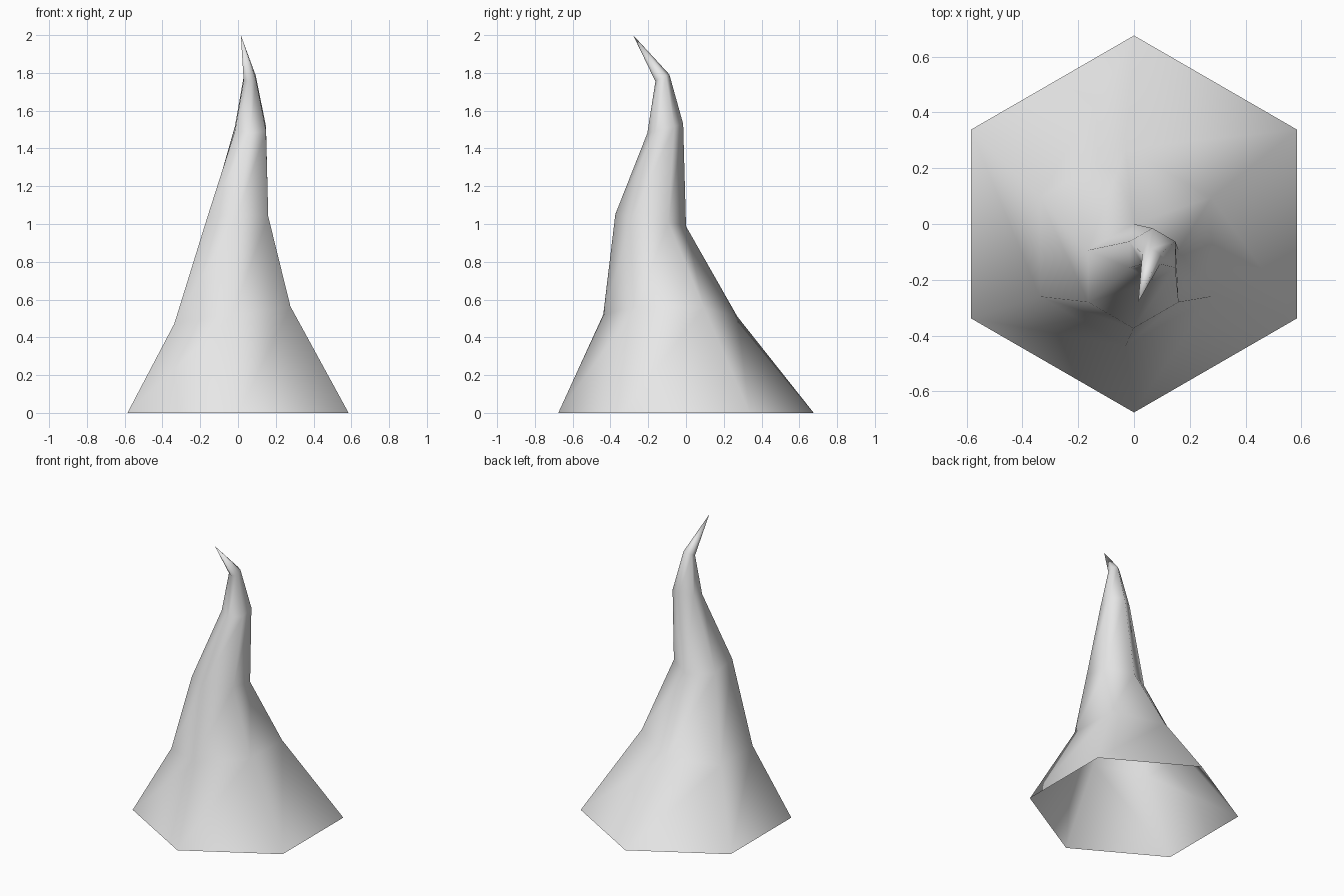
import bpy, bmesh, math

cube = bpy.data.objects.get("Cube")
if cube:
    bpy.data.objects.remove(cube, do_unlink=True)

SIDES = 6

# Plain grey material
mat = bpy.data.materials.new("light_grey")
mat.use_nodes = True
grey = (0.8, 0.8, 0.8, 1)
mat.diffuse_color = grey
mat.node_tree.nodes["Principled BSDF"].inputs["Base Color"].default_value = grey

# Cross-sections up the bent spine: centre, radius, slope along x, slope along y
sections = [
    ((0, 0, 0), 0.676, 0, 0),
    ((-0.03, -0.083, 0.515), 0.355, 0.15, -0.015),
    ((-0.002, -0.187, 1.02), 0.187, 0.03, -0.17),
    ((0.066, -0.11, 1.505), 0.095, 0, 0.26),
    ((0.062, -0.125, 1.773), 0.037, 0.1, 0.5),
]
tip = (0.015, -0.28, 2.0)


def ring(bm, centre, radius, slope_x, slope_y):
    verts = []
    for i in range(SIDES):
        a = math.pi / 2 + i * math.tau / SIDES
        dx, dy = radius * math.cos(a), radius * math.sin(a)
        z = centre[2] + slope_x * dx + slope_y * dy
        verts.append(bm.verts.new((centre[0] + dx, centre[1] + dy, z)))
    return verts


# Hollow tapering horn, open at the base
bm = bmesh.new()
rings = [ring(bm, *s) for s in sections]
for low, high in zip(rings, rings[1:]):
    for i in range(SIDES):
        j = (i + 1) % SIDES
        bm.faces.new((low[i], low[j], high[j], high[i]))

# Pointed tip
point = bm.verts.new(tip)
for i in range(SIDES):
    bm.faces.new((rings[-1][i], rings[-1][(i + 1) % SIDES], point))

for face in bm.faces:
    face.smooth = True

mesh = bpy.data.meshes.new("curved_horn")
bm.to_mesh(mesh)
bm.free()
mesh.materials.append(mat)
horn = bpy.data.objects.new("curved_horn", mesh)
bpy.context.collection.objects.link(horn)
